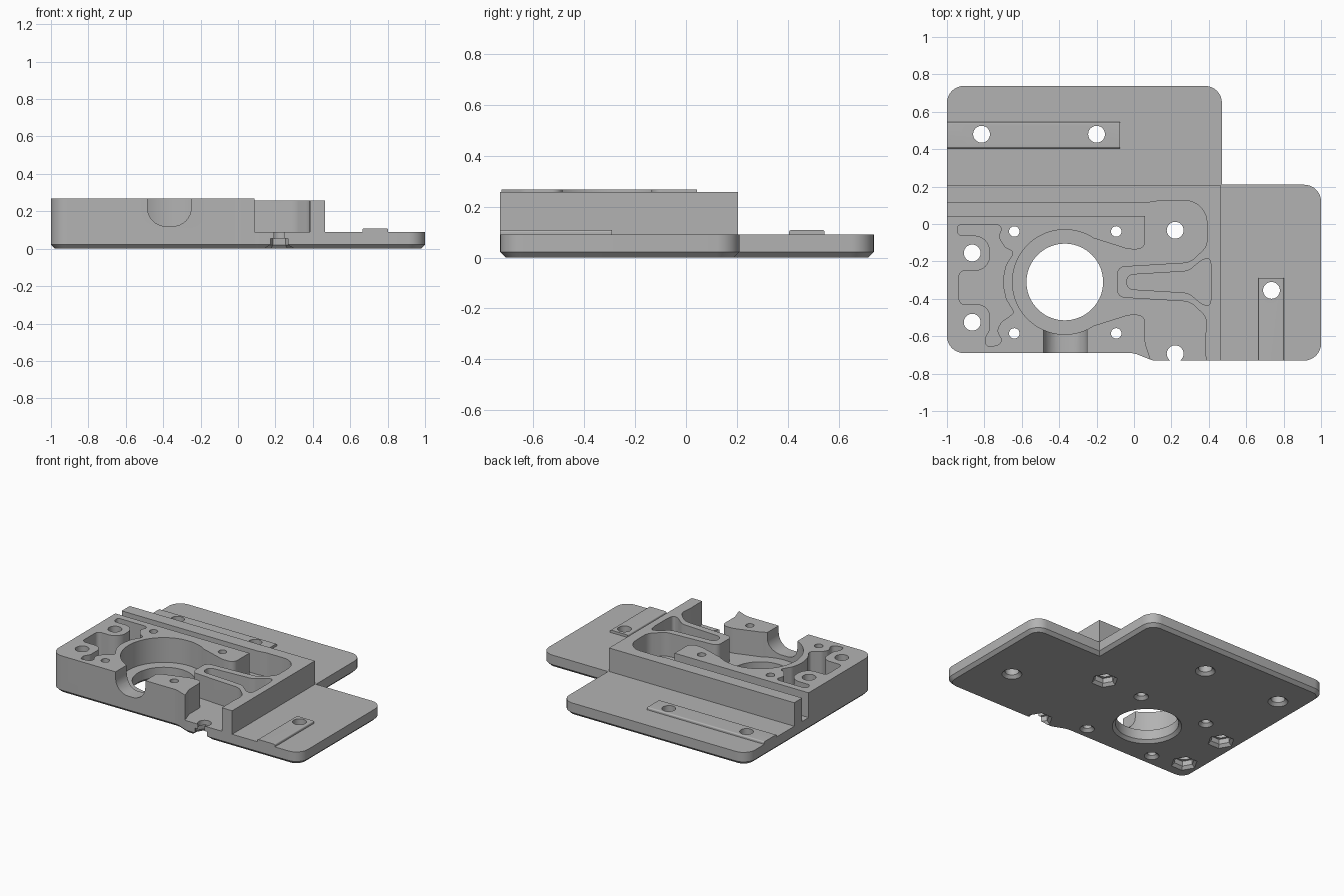
import bpy, bmesh, math
from mathutils import Vector

cube = bpy.data.objects.get("Cube")
if cube:
    bpy.data.objects.remove(cube, do_unlink=True)

grey = bpy.data.materials.new("machined_grey")
grey.use_nodes = True
tone = (0.45, 0.45, 0.45, 1)
grey.diffuse_color = tone
grey.node_tree.nodes["Principled BSDF"].inputs["Base Color"].default_value = tone

PLATE_TOP = 0.09
MID_Y = -0.31          # symmetry line of the pockets
BORE = (-0.37, MID_Y)


def rounded(points, steps=8):
    """Closed outline from (x, y, corner radius) points."""
    out = []
    n = len(points)
    for i, (x, y, r) in enumerate(points):
        p = Vector((x, y))
        a = Vector(points[i - 1][:2]) - p
        b = Vector(points[(i + 1) % n][:2]) - p
        half = a.angle(b) / 2
        if r == 0 or half > 1.55:
            out.append(p)
            continue
        reach = min(r / math.tan(half), 0.48 * a.length, 0.48 * b.length)
        s, e, w = p + a.normalized() * reach, p + b.normalized() * reach, math.sin(half)
        for k in range(steps + 1):
            t = k / steps
            c0, c1, c2 = (1 - t) ** 2, 2 * w * t * (1 - t), t * t
            out.append((s * c0 + p * c1 + e * c2) / (c0 + c1 + c2))
    return out


def finish(bm, name):
    bmesh.ops.recalc_face_normals(bm, faces=bm.faces)
    mesh = bpy.data.meshes.new(name)
    bm.to_mesh(mesh)
    bm.free()
    mesh.materials.append(grey)
    obj = bpy.data.objects.new(name, mesh)
    bpy.context.collection.objects.link(obj)
    return obj


def stack(name, loops, chamfer=0):
    """Solid skinned through loops of 3D points, bottom to top."""
    bm = bmesh.new()
    rings = [[bm.verts.new(p) for p in loop] for loop in loops]
    n = len(rings[0])
    for low, high in zip(rings, rings[1:]):
        for i in range(n):
            j = (i + 1) % n
            bm.faces.new((low[i], low[j], high[j], high[i]))
    bottom = bm.faces.new(rings[0])
    bm.faces.new(rings[-1])
    if chamfer:
        bmesh.ops.recalc_face_normals(bm, faces=bm.faces)
        bmesh.ops.bevel(bm, geom=list(bottom.edges), offset=chamfer, segments=1,
                        affect='EDGES', clamp_overlap=False)
    return finish(bm, name)


def prism(name, outline, low, high, axis='Z', chamfer=0):
    def place(p, h):
        return {'X': (h, p[0], p[1]), 'Y': (p[0], h, p[1]), 'Z': (p[0], p[1], h)}[axis]
    return stack(name, [[place(p, h) for p in outline] for h in (low, high)], chamfer)


def box(name, x0, x1, y0, y1, z0, z1):
    return prism(name, [(x0, y0), (x1, y0), (x1, y1), (x0, y1)], z0, z1)


def circle(x, y, r, sides, turn=0):
    return [(x + r * math.cos(math.tau * i / sides + turn),
             y + r * math.sin(math.tau * i / sides + turn)) for i in range(sides)]


def drill(x, y, r, sides=32, top=0.4):
    """Straight hole with a countersunk lower rim."""
    return stack("drill", [[(px, py, z) for px, py in circle(x, y, rad, sides)]
                           for rad, z in ((r + 0.03, -0.01), (r, 0.02), (r, top))])


def cut(target, cutters):
    for c in cutters:
        c.hide_render = True
        mod = target.modifiers.new("cut", 'BOOLEAN')
        mod.operation, mod.solver, mod.object = 'DIFFERENCE', 'EXACT', c
        bpy.context.view_layer.objects.active = target
        bpy.ops.object.modifier_apply(modifier=mod.name)


# Solid parts
R = 0.09
front_edge = [(-1, -0.69, R), (0, -0.69, 0.12), (0.1, -0.73, 0.08)]
plate = prism("base_plate", rounded(front_edge + [
    (1, -0.73, R), (1, 0.21, R), (0.47, 0.21, 0), (0.47, 0.738, R), (-1, 0.738, R)]),
    0, PLATE_TOP, chamfer=0.022)
block = prism("pocketed_block", rounded(front_edge + [
    (0.465, -0.73, 0), (0.465, 0.205, 0), (-1, 0.205, 0)]), PLATE_TOP, 0.267)


def pad(name, side0, side1, start, end, axis):
    e, t = 0.02, PLATE_TOP + 0.018
    return prism(name, rounded([(side0, PLATE_TOP, 0), (side1, PLATE_TOP, 0),
                                (side1, t, e / 2), (side0, t, e / 2)]), start, end, axis)


back_pad = pad("back_pad", 0.405, 0.545, -1, -0.075, 'X')
side_pad = pad("side_pad", 0.665, 0.803, -0.73, -0.29, 'Y')

# Pocket cutters, all passing through the block
LOW, HIGH = 0.05, 0.4
arm_start = [(-0.37, MID_Y, 0), (-0.09, MID_Y, 0), (-0.09, -0.228, 0.07),
             (0.3, -0.205, 0.1), (0.39, -0.12, 0.08)]
arm_end = [(0.06, -0.135, 0.06), (-0.03, -0.135, 0.1), (-0.235, -0.07, 0.2), (-0.37, -0.03, 0)]


def flip(points):
    return [(x, 2 * MID_Y - y, r) for x, y, r in points]


back_arm = arm_start + [(0.39, 0.125, 0.165), (0.14, 0.125, 0.05), (0.06, 0.112, 0)] + arm_end
front_arm = flip(arm_start) + [(0.382, -0.6, 0.05), (0.385, -0.8, 0), (0.115, -0.8, 0),
                               (0.06, -0.64, 0.08)] + flip(arm_end)
half_web = [(-0.038, -0.272, 0.035), (0.29, -0.252, 0.08), (0.36, -0.195, 0.05),
            (0.405, -0.178, 0.02), (0.415, -0.24, 0)]
web_pocket = half_web + flip(half_web)[::-1]
# Winding relief between the two bosses and the bore wall
left_pocket = [
    (-0.945, -0.005, 0.02), (-0.7, -0.005, 0.03), (-0.725, -0.07, 0.03), (-0.69, -0.125, 0.04),
    (-0.64, -0.15, 0.02), (-0.685, -0.22, 0.06), (-0.705, MID_Y, 0.3), (-0.685, -0.4, 0.06),
    (-0.64, -0.475, 0.02), (-0.71, -0.525, 0.05), (-0.735, -0.57, 0.04), (-0.695, -0.64, 0.03),
    (-0.79, -0.66, 0.04), (-0.795, -0.61, 0.02), (-0.77, -0.565, 0.05), (-0.77, -0.43, 0.095),
    (-0.935, -0.43, 0.03), (-0.935, -0.25, 0.03), (-0.77, -0.25, 0.095), (-0.77, -0.062, 0.095),
    (-0.945, -0.062, 0.03)]
cutters = [prism("pocket_cutter", rounded(o), LOW, HIGH)
           for o in (back_arm, front_arm, web_pocket, left_pocket)]
cutters.append(prism("bore_pocket", circle(*BORE, 0.28, 72), LOW, HIGH))
cutters.append(box("groove", -1.1, 0.2, 0.043, 0.115, LOW, HIGH))
# U-shaped notch through the front wall
cutters.append(prism("notch", rounded([(-0.485, 0.4, 0), (-0.485, 0.12, 0.1),
                                       (-0.25, 0.12, 0.1), (-0.25, 0.4, 0)]), -0.8, -0.48, 'Y'))
# Slightly lower top on the back wall, right wall and web
STEP = 0.258
cutters += [box("back_step", -1.1, 0.6, 0.08, 0.3, STEP, HIGH),
            box("right_step", 0.2, 0.6, -0.8, 0.1, STEP, HIGH),
            box("web_step", -0.1, 0.25, -0.45, -0.17, STEP, HIGH)]
cut(block, cutters)

# Drilled holes
boss_holes = [(x, y) for x in (-0.865, 0.22) for y in (-0.155, -0.525)]
boss_holes = [(x, y if x < 0 else MID_Y + 1.5 * (y - MID_Y) * 1.19) for x, y in boss_holes]
screw_holes = [(x, y) for x in (-0.64, -0.095) for y in (-0.04, -0.585)]
pad_holes = [(-0.815, 0.48), (-0.2, 0.48), (0.735, -0.355)]
big = [drill(x, y, 0.045) for x, y in boss_holes]
small = [drill(x, y, 0.028, 24) for x, y in screw_holes]
pads = [drill(x, y, 0.045) for x, y in pad_holes]
hexes = [drill(x, y, 0.068, 6, 0.055) for x, y in boss_holes]
bore = drill(*BORE, 0.205, 72)
cut(plate, big + small + pads + hexes + [bore])
cut(block, big[:2] + small)
cut(back_pad, pads[:2])
cut(side_pad, pads[2:])

# Remove the tools and shade the parts
for c in cutters + big + small + pads + hexes + [bore]:
    bpy.data.objects.remove(c, do_unlink=True)
for part in (plate, block, back_pad, side_pad):
    bpy.ops.object.select_all(action='DESELECT')
    part.select_set(True)
    bpy.context.view_layer.objects.active = part
    bpy.ops.object.shade_smooth_by_angle(angle=math.radians(30))
